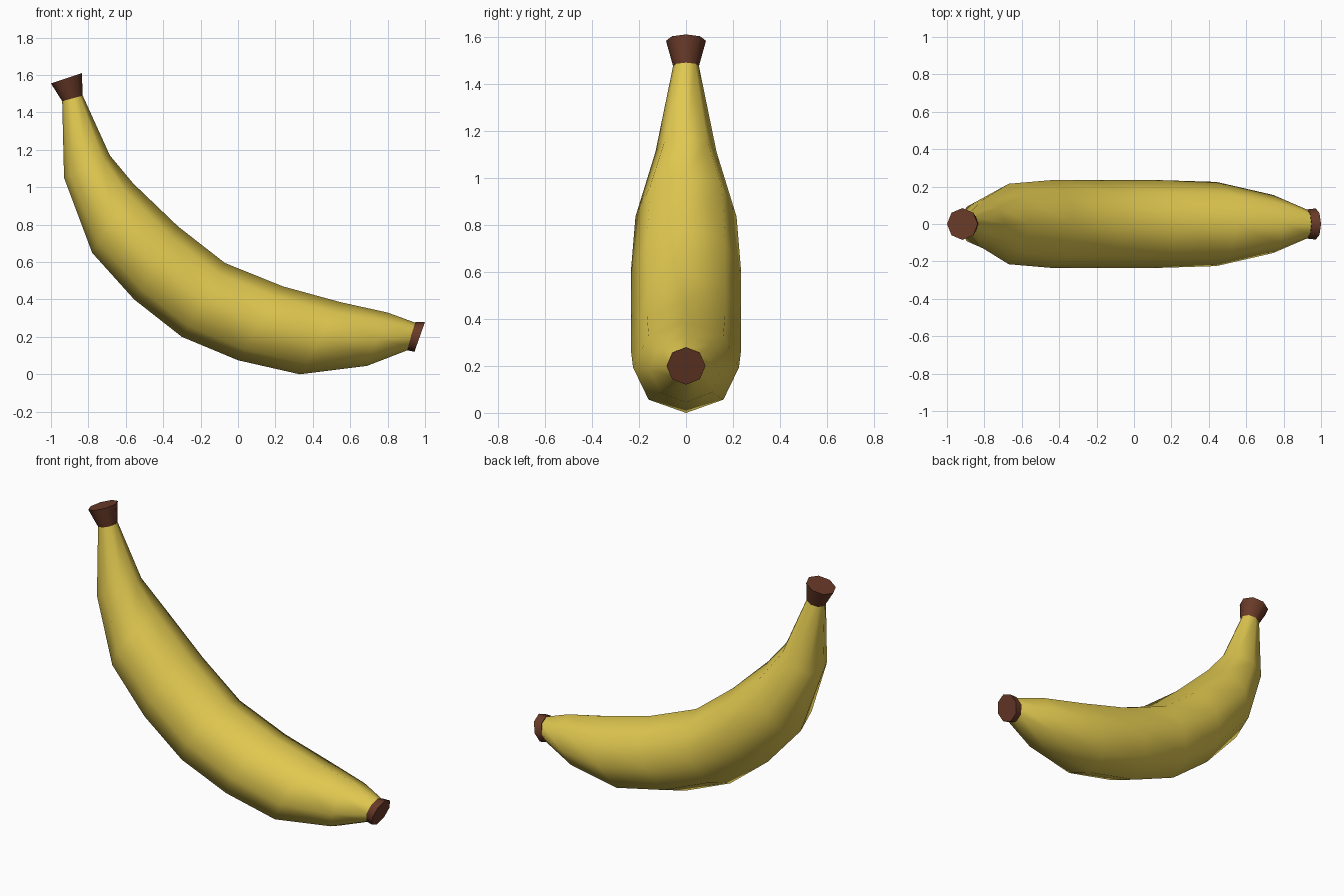
import bpy, bmesh, math
from mathutils import Vector

cube = bpy.data.objects.get("Cube")
if cube:
    bpy.data.objects.remove(cube, do_unlink=True)

SIDES = 8


def material(name, rgb):
    mat = bpy.data.materials.new(name)
    mat.use_nodes = True
    mat.diffuse_color = (*rgb, 1)
    mat.node_tree.nodes["Principled BSDF"].inputs["Base Color"].default_value = (*rgb, 1)
    return mat


def loft(name, stations, mat, capped):
    """Skin elliptical rings, each given by outer (x, z), inner (x, z), half width."""
    bm = bmesh.new()
    rings = []
    for outer, inner, half_width in stations:
        a = Vector((outer[0], 0, outer[1]))
        b = Vector((inner[0], 0, inner[1]))
        centre, radius = (a + b) / 2, (a - b) / 2
        ring = []
        for i in range(SIDES):
            t = math.tau * i / SIDES
            side = Vector((0, half_width * math.sin(t), 0))
            ring.append(bm.verts.new(centre + radius * math.cos(t) + side))
        rings.append(ring)
    for r, s in zip(rings, rings[1:]):
        for i in range(SIDES):
            j = (i + 1) % SIDES
            bm.faces.new((r[i], r[j], s[j], s[i]))
    if capped:
        bm.faces.new(rings[0][::-1])
        bm.faces.new(rings[-1])
    bmesh.ops.recalc_face_normals(bm, faces=bm.faces)
    mesh = bpy.data.meshes.new(name)
    bm.to_mesh(mesh)
    bm.free()
    mesh.materials.append(mat)
    obj = bpy.data.objects.new(name, mesh)
    bpy.context.collection.objects.link(obj)
    bpy.ops.object.select_all(action="DESELECT")
    obj.select_set(True)
    bpy.context.view_layer.objects.active = obj
    bpy.ops.object.shade_smooth_by_angle(angle=math.radians(60))
    return obj


yellow = material("peel yellow", (0.75, 0.58, 0.08))
brown = material("stem brown", (0.14, 0.042, 0.021))

# Curved fruit body, from the stem down to the tip
body = [
    ((-0.94, 1.46), (-0.83, 1.49), 0.055),
    ((-0.93, 1.05), (-0.685, 1.17), 0.13),
    ((-0.78, 0.65), (-0.56, 1.02), 0.215),
    ((-0.555, 0.40), (-0.32, 0.79), 0.235),
    ((-0.30, 0.20), (-0.07, 0.595), 0.235),
    ((0.0, 0.075), (0.24, 0.47), 0.235),
    ((0.33, 0.0), (0.55, 0.385), 0.225),
    ((0.69, 0.045), (0.80, 0.33), 0.155),
    ((0.91, 0.13), (0.95, 0.275), 0.075),
]
loft("fruit_body", body, yellow, False)

# Flared stem at the upper end
loft("stem", [body[0], ((-1.0, 1.555), (-0.835, 1.61), 0.085)], brown, True)

# Thin cap at the blossom end
loft("tip_cap", [((0.90, 0.13), (0.95, 0.28), 0.078),
                 ((0.943, 0.12), (1.0, 0.28), 0.083)], brown, True)
